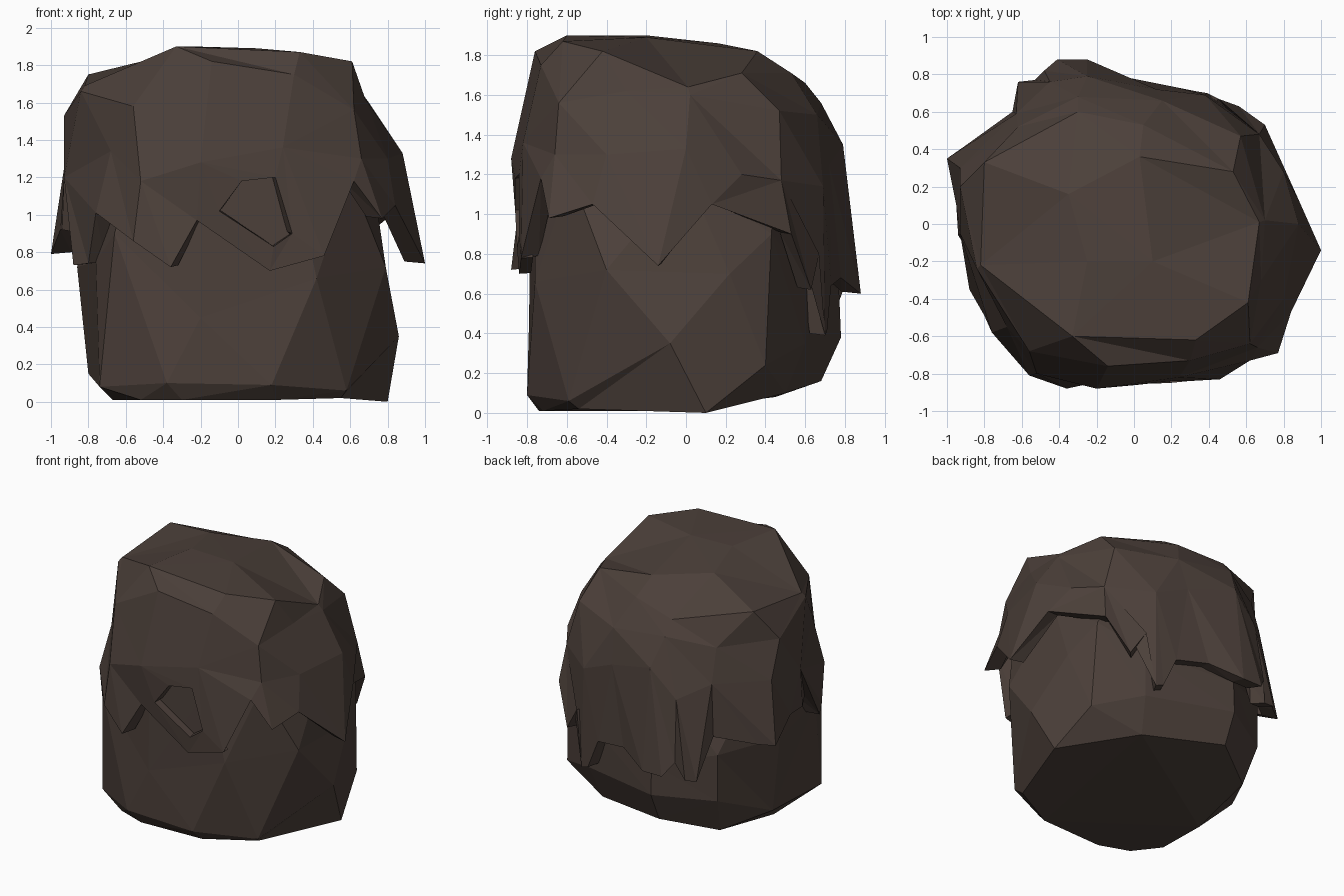
import bpy, bmesh, math

stone = bpy.data.materials.new("dark brown stone")
stone.diffuse_color = (0.072, 0.051, 0.042, 1)


def azimuth(p):
    return math.atan2(p[1], p[0]) % math.tau


def stitch(bm, low, high):
    """Fill the wall between two rings with flat triangles, by direction."""
    n, m, i, j = len(low), len(high), 0, 0
    la = [azimuth(v.co) for v in low] + [azimuth(low[0].co) + math.tau]
    ha = [azimuth(v.co) for v in high] + [azimuth(high[0].co) + math.tau]
    while i < n or j < m:
        a, b = low[i % n], high[j % m]
        if j == m or (i < n and la[i + 1] <= ha[j + 1]):
            i += 1
            bm.faces.new((a, low[i % n], b))
        else:
            j += 1
            bm.faces.new((a, high[j % m], b))


def finish(name, bm, thickness=0):
    bmesh.ops.triangulate(bm, faces=bm.faces[:])
    mesh = bpy.data.meshes.new(name)
    bm.to_mesh(mesh)
    bm.free()
    mesh.materials.append(stone)
    obj = bpy.data.objects.new(name, mesh)
    bpy.context.collection.objects.link(obj)
    if thickness:
        mod = obj.modifiers.new("thickness", "SOLIDIFY")
        mod.thickness = thickness
        mod.offset = -1
    return obj


def boulder(name, rings):
    bm = bmesh.new()
    loops = [[bm.verts.new(p) for p in sorted(r, key=azimuth)] for r in rings]
    for low, high in zip(loops, loops[1:]):
        stitch(bm, low, high)
    bm.faces.new(loops[-1])
    bm.faces.new(loops[0][::-1])
    return finish(name, bm)


def shrink(ring, scale, lift=0):
    return [(x * scale, y * scale, z + lift) for x, y, z in ring]


# Lower boulder: rings from the ground up into the cap
foot = [(.80, .10, 0), (.35, .50, .10), (-.25, .68, .16), (-.60, .45, .08),
        (-.67, -.10, .01), (-.52, -.66, .01), (-.30, -.74, .01),
        (.20, -.72, .01), (.55, -.54, .02)]
belly = [(.86, -.08, .35), (.72, .40, .24), (.40, .60, .35), (-.25, .78, .38),
         (-.65, .55, .35), (-.80, .10, .15), (-.74, -.57, .08),
         (-.38, -.79, .10), (.18, -.80, .09), (.58, -.59, .06)]
waist = [(.79, -.40, .72), (.78, .22, .70), (.69, .43, .90), (.40, .60, .70),
         (-.25, .77, .62), (-.65, .55, .70), (-.86, .10, .72),
         (-.76, -.47, .75), (-.66, -.69, .90), (-.20, -.79, .45),
         (.42, -.76, .66)]
neck = [(.72, 0, 1.2), (.50, .45, 1.2), (-.25, .65, 1.2), (-.75, .20, 1.2),
        (-.58, -.57, 1.2), (-.20, -.78, 1.22), (.30, -.76, 1.22),
        (.60, -.58, 1.2)]
boulder("lower_boulder", [foot, belly, waist, neck])

# Overhanging cap: jagged dripping rim, then rings up to the crown
rim = [(1.0, -.14, .74), (.88, .13, 1.05), (.70, .53, .90),
       (.56, .63, .62), (.45, .67, .80), (.39, .70, .39), (.33, .71, .41),
       (.23, .73, .64), (-.02, .78, .68), (-.25, .88, .60),
       (-.41, .88, .60), (-.48, .82, .70), (-.53, .77, .56), (-.62, .76, .57),
       (-.65, .60, .86), (-.90, .42, .80), (-1.0, .35, .79), (-.95, .10, .92),
       (-.94, -.06, .92), (-.83, -.24, .90), (-.88, -.35, .73),
       (-.80, -.49, .74), (-.76, -.58, 1.01), (-.56, -.81, .86),
       (-.36, -.88, .72), (-.22, -.85, .97), (-.10, -.86, 1.02),
       (.02, -.86, 1.18), (.20, -.84, 1.20), (.29, -.84, .90),
       (.46, -.83, .78), (.62, -.73, 1.18), (.77, -.69, .98),
       (.84, -.47, 1.05)]
brow = [(.88, 0, 1.33), (.80, .28, 1.2), (.67, .48, 1.17), (.38, .69, 1.14),
        (.12, .72, 1.25), (-.25, .79, 1.35), (-.45, .76, 1.15),
        (-.63, .59, 1.25), (-.93, .30, 1.25), (-.93, -.05, 1.2),
        (-.68, -.55, 1.34), (-.52, -.80, 1.18), (-.20, -.88, 1.28),
        (.24, -.82, 1.36), (.66, -.66, 1.3), (.80, -.40, 1.3)]
shoulder = [(.70, .02, 1.60), (.57, .47, 1.52), (.15, .66, 1.5),
            (-.30, .68, 1.56), (-.62, .52, 1.5), (-.93, .20, 1.53),
            (-.84, -.24, 1.66), (-.56, -.68, 1.58), (-.14, -.76, 1.82),
            (.30, -.73, 1.75), (.62, -.64, 1.56), (.68, -.30, 1.62)]
plateau = [(.67, .01, 1.64), (.53, .28, 1.71), (.05, .53, 1.71),
           (-.30, .60, 1.66), (-.80, .33, 1.75), (-.82, -.22, 1.69),
           (-.33, -.60, 1.90), (.33, -.62, 1.87), (.61, -.42, 1.82)]
crown = [(.03, .36, 1.82), (-.35, .16, 1.86), (-.25, -.20, 1.90),
         (.10, -.20, 1.89)]
boulder("upper_cap", [shrink(rim, .84, .2), shrink(rim, .89, .01), rim,
                      brow, shoulder, plateau, crown])

# Strip of cap that closes the underside of the front opening
bm = bmesh.new()
bm.faces.new([bm.verts.new(p) for p in (
    (-.22, -.85, .97), (.17, -.84, .70), (.46, -.83, .78),
    (.29, -.84, .90), (.19, -.85, .83), (-.10, -.86, 1.02))])
finish("front_strip", bm, 0.06)
